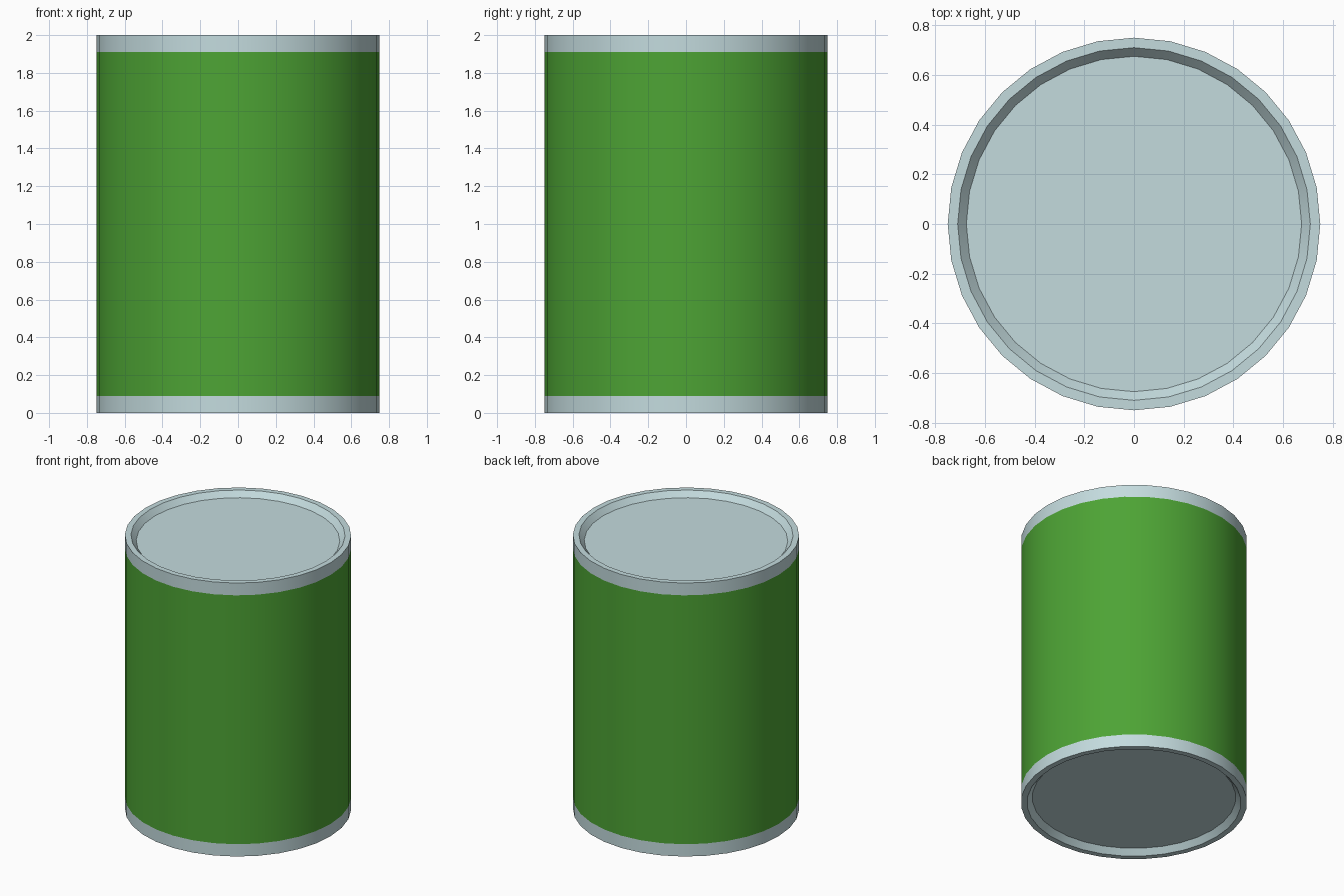
import bpy, bmesh, math

if "Cube" in bpy.data.objects:
    bpy.data.objects.remove(bpy.data.objects["Cube"])

SIDES = 32
R = 0.75
H = 2.0
BAND = 0.09


def material(name, color):
    m = bpy.data.materials.new(name)
    m.diffuse_color = color
    m.use_nodes = True
    m.node_tree.nodes["Principled BSDF"].inputs["Base Color"].default_value = m.diffuse_color
    return m


def lathe(name, profile, mat, cap_end=False):
    """Revolve (radius, z) points around z, optionally closing the last ring."""
    bm = bmesh.new()
    rings = []
    for r, z in profile:
        angles = [2 * math.pi * i / SIDES for i in range(SIDES)]
        rings.append([bm.verts.new((r * math.cos(a), r * math.sin(a), z)) for a in angles])
    for lo, hi in zip(rings, rings[1:]):
        for i in range(SIDES):
            j = (i + 1) % SIDES
            bm.faces.new((lo[i], lo[j], hi[j], hi[i]))
    if cap_end:
        bm.faces.new(rings[-1])
        # profiles that run downward (the bottom end) need flipped faces
        if profile[1][1] < profile[0][1]:
            bmesh.ops.reverse_faces(bm, faces=bm.faces)
    me = bpy.data.meshes.new(name)
    bm.to_mesh(me)
    bm.free()
    ob = bpy.data.objects.new(name, me)
    bpy.context.collection.objects.link(ob)
    me.materials.append(mat)
    bpy.ops.object.select_all(action='DESELECT')
    ob.select_set(True)
    bpy.context.view_layer.objects.active = ob
    bpy.ops.object.shade_smooth_by_angle(angle=math.radians(30))
    return ob


green = material("label_green", (0.075, 0.37, 0.035, 1))
metal = material("pale_metal", (0.55, 0.71, 0.73, 1))

# Wrapped label around the can
lathe("label", [(R, BAND), (R, H - BAND)], green)

# Metal ends: outer band, flat rim, sloped inner wall, recessed disc
end = [(R, H - BAND), (R, H), (0.71, H), (0.675, H - 0.04)]
lathe("top_end", end, metal, cap_end=True)
lathe("bottom_end", [(r, H - z) for r, z in end], metal, cap_end=True)
